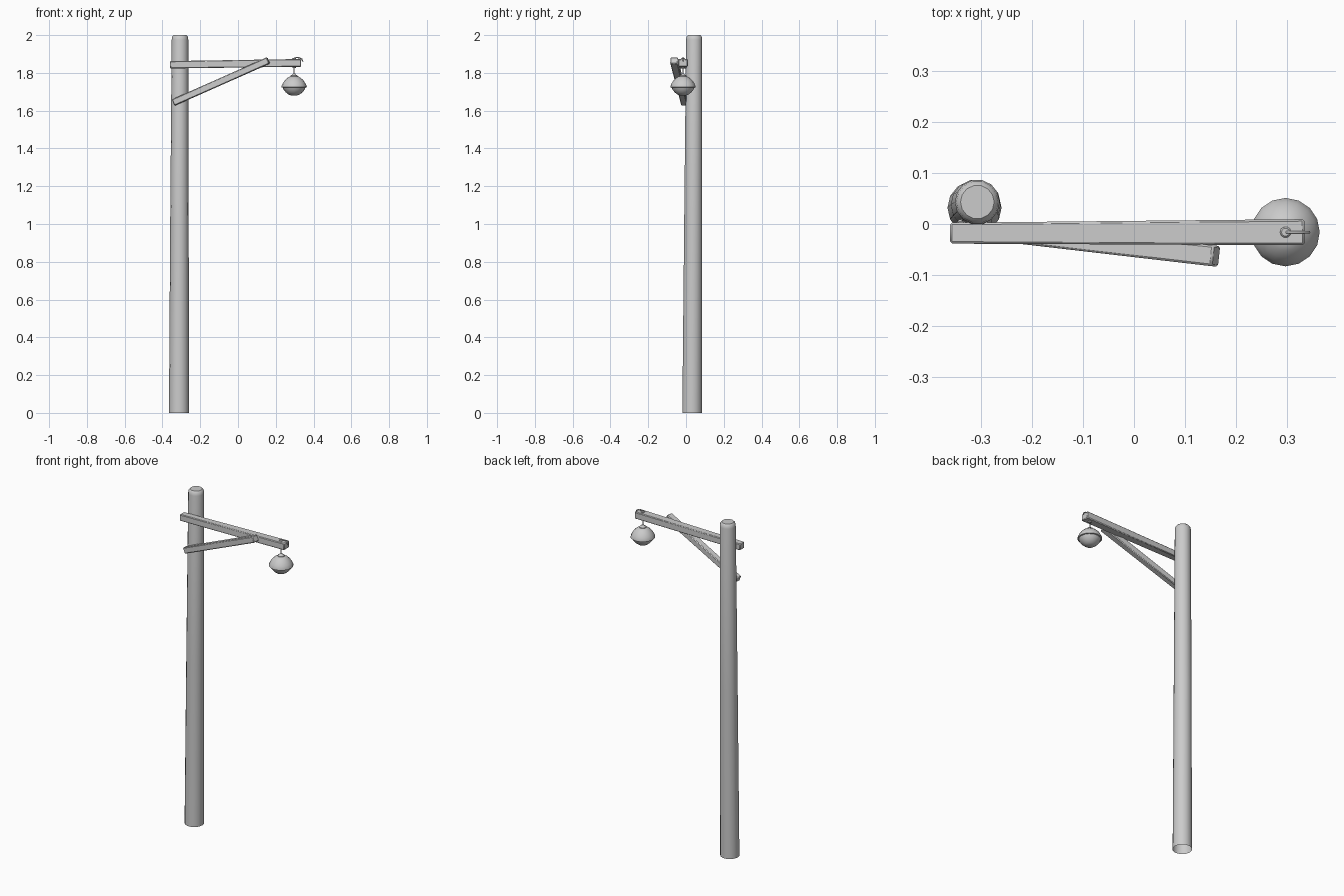
import bpy, bmesh, math
from mathutils import Vector

if "Cube" in bpy.data.objects:
    bpy.data.objects.remove(bpy.data.objects["Cube"])


def finish(name, bm, bevel=0):
    bmesh.ops.recalc_face_normals(bm, faces=bm.faces)
    me = bpy.data.meshes.new(name)
    bm.to_mesh(me)
    bm.free()
    ob = bpy.data.objects.new(name, me)
    bpy.context.collection.objects.link(ob)
    if bevel:
        mod = ob.modifiers.new("bevel", 'BEVEL')
        mod.width, mod.segments = bevel, 1
    bpy.ops.object.select_all(action='DESELECT')
    ob.select_set(True)
    bpy.context.view_layer.objects.active = ob
    bpy.ops.object.shade_smooth_by_angle(angle=math.radians(35))
    return ob


def rings(name, sections, sides, cap_start=False, cap_end=True):
    """Loft circles given as (x, y, z, radius)."""
    bm = bmesh.new()
    loops = []
    for x, y, z, r in sections:
        loops.append([bm.verts.new((x + r * math.cos(2 * math.pi * i / sides),
                                    y + r * math.sin(2 * math.pi * i / sides), z))
                      for i in range(sides)])
    for a, b in zip(loops, loops[1:]):
        for i in range(sides):
            j = (i + 1) % sides
            bm.faces.new((a[i], a[j], b[j], b[i]))
    if cap_start:
        bm.faces.new(loops[0])
    if cap_end:
        bm.faces.new(loops[-1])
    return finish(name, bm)


def beam(name, start, end, size_start, size_end):
    """Bevelled tapered timber; sizes are (width, height)."""
    a, b = Vector(start), Vector(end)
    d = (b - a).normalized()
    side = Vector((0, 0, 1)).cross(d).normalized()
    up = d.cross(side)
    bm = bmesh.new()
    ends = []
    for p, (w, h) in ((a, size_start), (b, size_end)):
        ends.append([bm.verts.new(p + side * sx * w / 2 + up * sz * h / 2)
                     for sx, sz in ((-1, -1), (1, -1), (1, 1), (-1, 1))])
    for i in range(4):
        j = (i + 1) % 4
        bm.faces.new((ends[0][i], ends[0][j], ends[1][j], ends[1][i]))
    for e in ends:
        bm.faces.new(e)
    return finish(name, bm, 0.004)


def wire(name, points, radius):
    cu = bpy.data.curves.new(name, 'CURVE')
    cu.dimensions = '3D'
    cu.bevel_depth, cu.bevel_resolution, cu.use_fill_caps = radius, 1, True
    sp = cu.splines.new('POLY')
    sp.points.add(len(points) - 1)
    for p, co in zip(sp.points, points):
        p.co = (*co, 1)
    ob = bpy.data.objects.new(name, cu)
    bpy.context.collection.objects.link(ob)


# Slightly leaning, tapered pole with rounded top and open base
rings("pole", [(-0.3125, 0.032, 0, 0.053), (-0.310, 0.038, 1.0, 0.049),
               (-0.307, 0.043, 1.975, 0.044), (-0.307, 0.043, 1.992, 0.041),
               (-0.307, 0.043, 2.0, 0.033)], 14)

# Horizontal arm and diagonal brace
beam("arm", (-0.36, -0.018, 1.843), (0.334, -0.016, 1.853), (0.041, 0.039), (0.051, 0.041))
beam("brace", (-0.342, -0.008, 1.643), (0.161, -0.063, 1.866), (0.034, 0.036), (0.041, 0.036))

# Lamp shade, lower glass and neck cap
LX, LY = 0.297, -0.016
rings("lamp_shade", [(LX, LY, z, r) for z, r in
      ((1.722, 0.060), (1.724, 0.067), (1.729, 0.067), (1.745, 0.060), (1.760, 0.050),
       (1.773, 0.036), (1.782, 0.021))], 16, True)
rings("lamp_glass", [(LX, LY, z, r) for z, r in
      ((1.724, 0.061), (1.710, 0.055), (1.696, 0.043), (1.685, 0.029), (1.680, 0.013))], 16, True)
rings("lamp_cap", [(LX, LY, z, r) for z, r in
      ((1.780, 0.020), (1.786, 0.019), (1.790, 0.011), (1.797, 0.005))], 12, True)

# Hanging wire passing through the arm and over its end
wire("hanging_wire", [(LX, LY, 1.79), (LX, LY, 1.872), (0.300, LY, 1.879), (0.308, LY, 1.881),
                      (0.325, LY, 1.880), (0.338, LY, 1.873), (0.343, LY, 1.860)], 0.003)
rings("wire_collar", [(LX, LY, 1.868, 0.011), (LX, LY, 1.876, 0.011), (LX, LY, 1.879, 0.008)], 10, True)
rings("lower_collar", [(LX, LY, 1.826, 0.009), (LX, LY, 1.836, 0.011)], 10, True)
